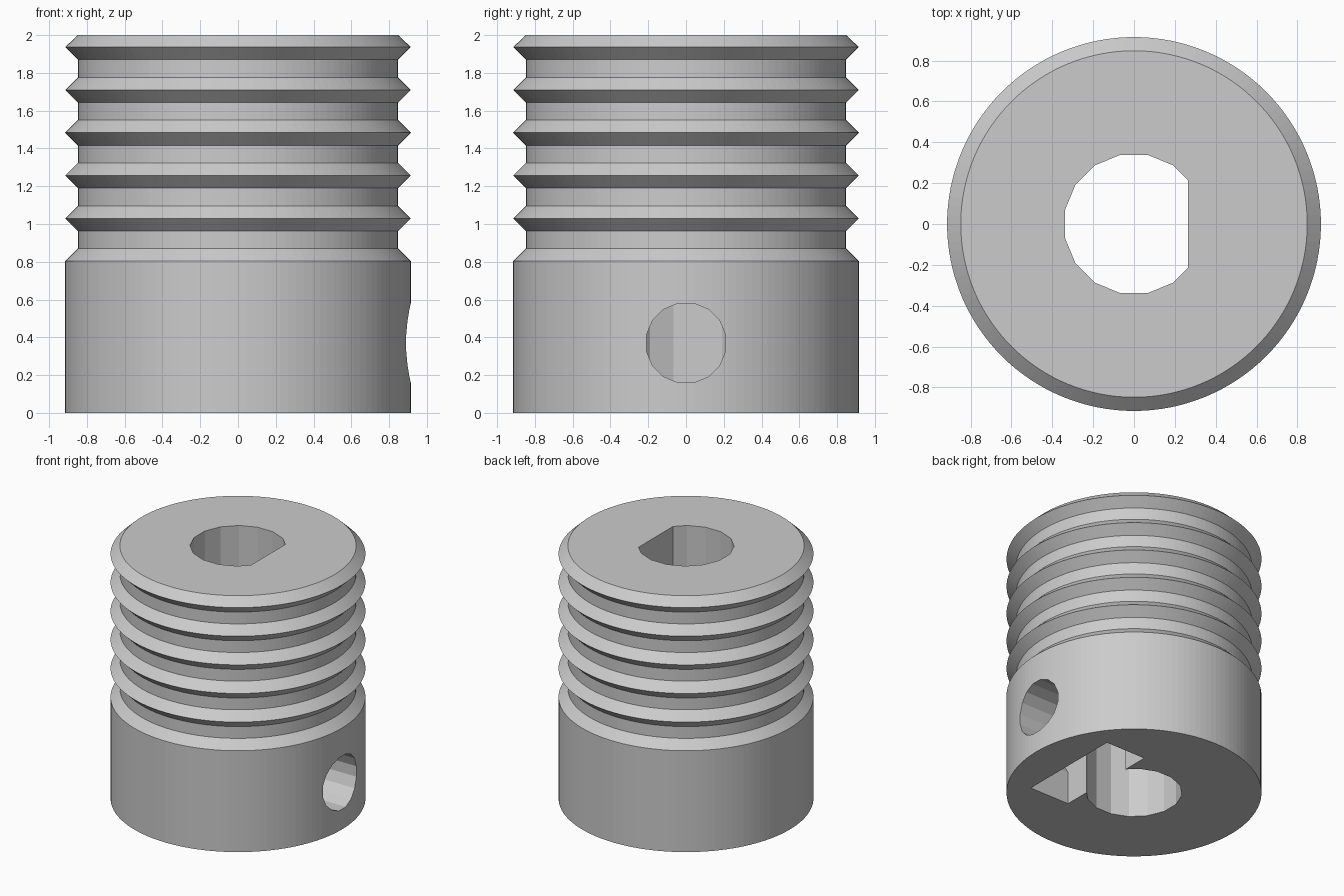
import bpy, bmesh
from math import sin, cos, pi, radians
from mathutils import Vector

if "Cube" in bpy.data.objects:
    bpy.data.objects.remove(bpy.data.objects["Cube"], do_unlink=True)

grey = bpy.data.materials.new("plain grey")
grey.use_nodes = True
grey.diffuse_color = (0.6, 0.6, 0.6, 1)
grey.node_tree.nodes["Principled BSDF"].inputs["Base Color"].default_value = (0.6, 0.6, 0.6, 1)


def finish(bm, name):
    bmesh.ops.recalc_face_normals(bm, faces=bm.faces)
    mesh = bpy.data.meshes.new(name)
    bm.to_mesh(mesh)
    bm.free()
    mesh.materials.append(grey)
    obj = bpy.data.objects.new(name, mesh)
    bpy.context.collection.objects.link(obj)
    return obj


def prism(name, outline, direction):
    """Extrude a closed outline of 3D points along a direction."""
    bm = bmesh.new()
    face = bm.faces.new([bm.verts.new(p) for p in outline])
    moved = bmesh.ops.extrude_face_region(bm, geom=[face], use_keep_orig=True)["geom"]
    bmesh.ops.translate(bm, vec=direction,
                        verts=[v for v in moved if isinstance(v, bmesh.types.BMVert)])
    return finish(bm, name)


def ring(count, radius, turn=0.0):
    return [(radius * cos(2 * pi * i / count + turn), radius * sin(2 * pi * i / count + turn))
            for i in range(count)]


# Turned body: plain collar below, five sharp ridges above
outer, valley, collar, pitch, slope = 0.915, 0.848, 0.803, 0.2267, 0.0667
profile = [(outer, 0), (outer, collar), (valley, collar + slope)]
for i in range(1, 6):
    peak = collar + pitch * i
    profile += [(valley, peak - slope), (outer, peak), (valley, min(peak + slope, 2))]

SIDES = 128
bm = bmesh.new()
loops = [[bm.verts.new((x, y, z)) for x, y in ring(SIDES, r)] for r, z in profile]
for low, high in zip(loops, loops[1:]):
    for i in range(SIDES):
        j = (i + 1) % SIDES
        bm.faces.new((low[i], low[j], high[j], high[i]))
bm.faces.new(loops[0][::-1])
bm.faces.new(loops[-1])
body = finish(bm, "grooved_body")

# Shaft bore: sixteen sides with one flat
flat = 0.265
bore = [(x, y) for x, y in ring(16, 0.345, pi / 16) if x < flat - 0.05]
split = next(i for i, p in enumerate(bore) if p[1] < 0 and p[0] > 0.15)
bore = [(flat, 0.214)] + bore + [(flat, -0.214)]
bore_cutter = prism("shaft_bore_cutter", [(x, y, -0.1) for x, y in bore], Vector((0, 0, 2.3)))

# Nut slot: straight entrance from below, then a hexagonal pocket
centre, half, inner, depth = 0.37, 0.425, 0.262, 0.348
point = half / cos(radians(30))
slot = [(-half, -0.1), (half, -0.1), (half, centre - 0.112), (point, centre),
        (point / 2, centre + half), (-point / 2, centre + half),
        (-point, centre), (-half, centre - 0.112)]
slot_cutter = prism("nut_slot_cutter", [(inner, y, z) for y, z in slot], Vector((depth, 0, 0)))

# Set screw hole through the collar's left side
screw_cutter = prism("screw_hole_cutter",
                     [(0, y, centre + z) for y, z in ring(16, 0.214, pi / 16)], Vector((1.2, 0, 0)))

for cutter in (bore_cutter, slot_cutter, screw_cutter):
    cut = body.modifiers.new(cutter.name, "BOOLEAN")
    cut.operation, cut.solver, cut.object = "DIFFERENCE", "EXACT", cutter

# Apply the cuts and drop the cutters
bpy.context.view_layer.update()
result = bpy.data.meshes.new_from_object(body.evaluated_get(bpy.context.evaluated_depsgraph_get()))
body.modifiers.clear()
body.data = result
for cutter in (bore_cutter, slot_cutter, screw_cutter):
    bpy.data.objects.remove(cutter, do_unlink=True)
